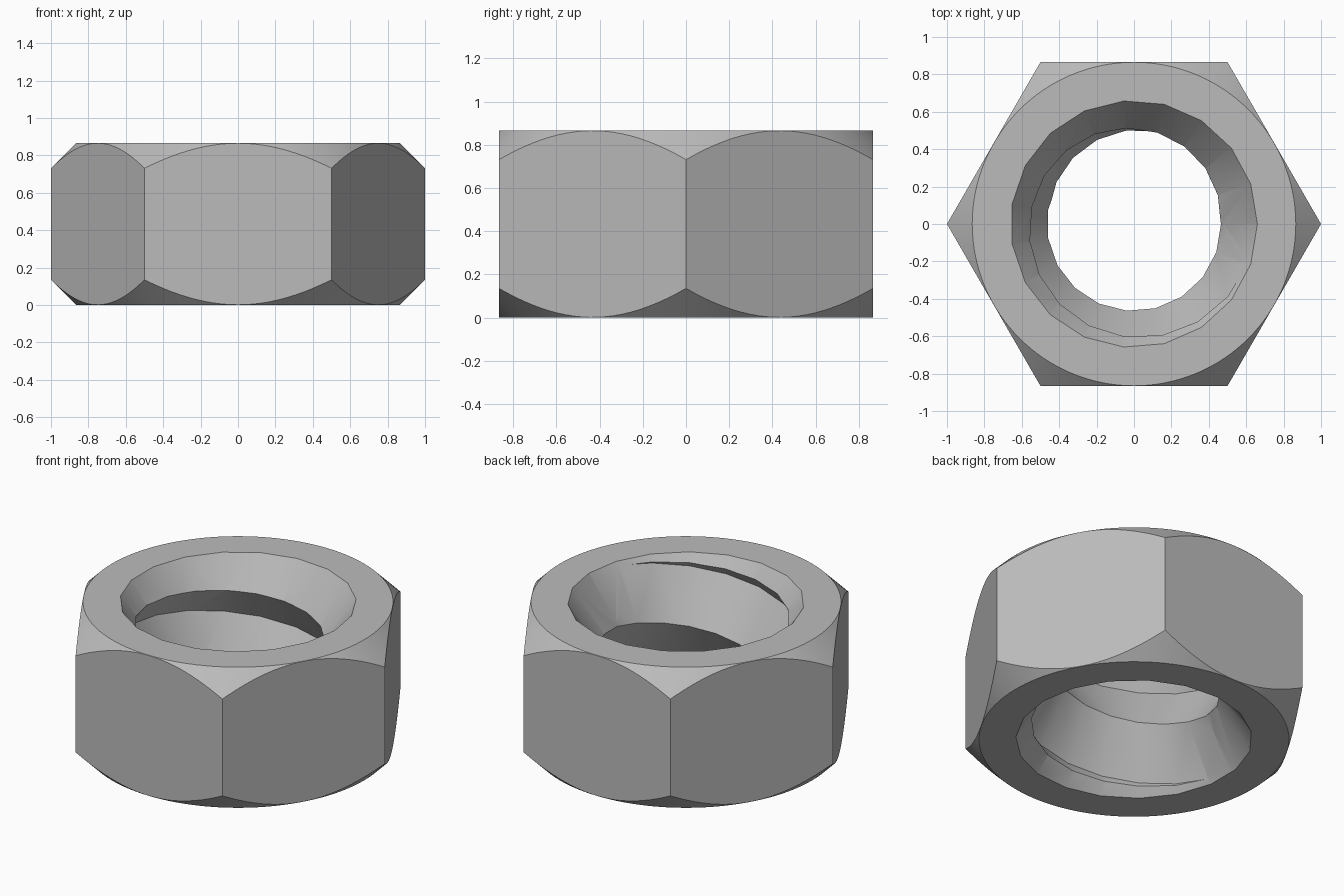
import bpy, bmesh, math

HEIGHT = 0.866      # nut thickness and half width across flats
SIDES = 19          # facets around the bore
PITCH = 0.58
CREST, ROOT = 0.465, 0.64

old = bpy.data.objects.get("Cube")
if old:
    bpy.data.objects.remove(old)

steel = bpy.data.materials.new("grey steel")
steel.use_nodes = True
colour = (0.5, 0.5, 0.5, 1)
steel.diffuse_color = colour
steel.node_tree.nodes["Principled BSDF"].inputs["Base Color"].default_value = colour


def finish(name, bm):
    bmesh.ops.recalc_face_normals(bm, faces=bm.faces[:])
    mesh = bpy.data.meshes.new(name)
    bm.to_mesh(mesh)
    bm.free()
    mesh.materials.append(steel)
    obj = bpy.data.objects.new(name, mesh)
    bpy.context.collection.objects.link(obj)
    return obj


def lathe(name, profile, sides):
    """Closed solid from (radius, z) rings with flat ends."""
    bm = bmesh.new()
    rings = []
    for r, z in profile:
        rings.append([bm.verts.new((r * math.cos(math.tau * i / sides),
                                    r * math.sin(math.tau * i / sides), z))
                      for i in range(sides)])
    for low, high in zip(rings, rings[1:]):
        for i in range(sides):
            k = (i + 1) % sides
            bm.faces.new((low[i], low[k], high[k], high[i]))
    bm.faces.new(rings[0])
    bm.faces.new(rings[-1])
    return finish(name, bm)


def thread(name):
    """Solid V-thread screw, longer than the nut at both ends."""
    bm = bmesh.new()
    first, last = -6, 2
    grid = {}
    for i in range(SIDES):
        a = math.tau * i / SIDES
        for j in range(first, last + (3 if i == 0 else 1)):
            r = CREST if j % 2 else ROOT
            z = 0.88 + PITCH * (i / SIDES + j / 2)
            grid[i, j] = bm.verts.new((r * math.cos(a), r * math.sin(a), z))

    def vert(i, j):
        return grid[(i, j) if i < SIDES else (0, j + 2)]

    for i in range(SIDES):
        for j in range(first, last):
            bm.faces.new((vert(i, j), vert(i + 1, j),
                          vert(i + 1, j + 1), vert(i, j + 1)))
    # close both ends with fans to points on the axis
    rim = [e for e in bm.edges if e.is_boundary]
    bottom, top = bm.verts.new((0, 0, -3)), bm.verts.new((0, 0, 4))
    for e in rim:
        a, b = e.verts
        bm.faces.new((a, b, top if a.co.z > HEIGHT / 2 else bottom))
    return finish(name, bm)


# Hexagonal body, with its corners chamfered by a double cone
nut = lathe("hex_nut", [(1, -0.2), (1, HEIGHT + 0.2)], 6)
half = HEIGHT / 2
chamfer = lathe("chamfer_cutter", [(0.865, 0), (0.865 + half, half), (0.865, HEIGHT)], 128)

# Threaded bore and a countersink at each end
SINK = 1.4
wide = 0.66 + 0.14 / SINK
deep = 0.4
narrow = 0.66 - deep / SINK
sink_low = lathe("lower_countersink_cutter", [(wide, -0.14), (narrow, deep)], SIDES)
sink_high = lathe("upper_countersink_cutter",
                  [(narrow, HEIGHT - deep), (wide, HEIGHT + 0.14)], SIDES)
bore = thread("thread_cutter")

cutters = [(chamfer, 'INTERSECT'), (bore, 'DIFFERENCE'),
           (sink_low, 'DIFFERENCE'), (sink_high, 'DIFFERENCE')]
for cutter, operation in cutters:
    cutter.hide_render = True
    mod = nut.modifiers.new(cutter.name, 'BOOLEAN')
    mod.operation = operation
    mod.solver = 'EXACT'
    mod.object = cutter

# Bake the cuts into the mesh and drop the cutters
graph = bpy.context.evaluated_depsgraph_get()
result = bpy.data.meshes.new_from_object(nut.evaluated_get(graph))
nut.modifiers.clear()
nut.data = result
nut.data.materials.clear()
nut.data.materials.append(steel)
for cutter, _ in cutters:
    bpy.data.objects.remove(cutter)

bpy.ops.object.select_all(action='DESELECT')
nut.select_set(True)
bpy.context.view_layer.objects.active = nut
bpy.ops.object.shade_smooth_by_angle(angle=math.radians(25))
